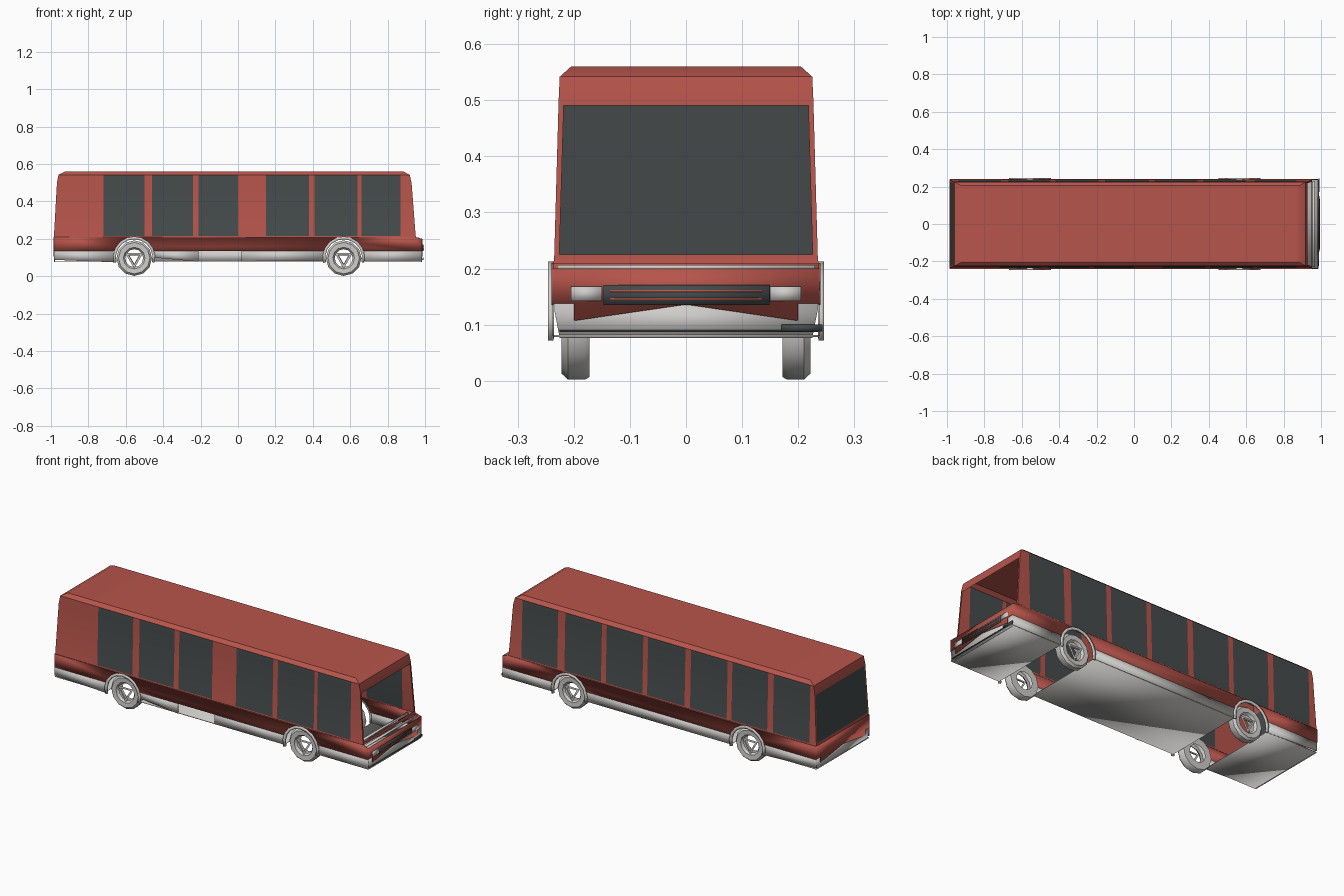
import bpy, bmesh, math
from mathutils import Vector

if "Cube" in bpy.data.objects:
    bpy.data.objects.remove(bpy.data.objects["Cube"])


def material(name, rgb):
    m = bpy.data.materials.new(name)
    m.use_nodes = True
    m.diffuse_color = (*rgb, 1)
    m.node_tree.nodes["Principled BSDF"].inputs["Base Color"].default_value = (*rgb, 1)
    return m


RED = material("red paint", (0.47, 0.09, 0.07))
GLASS = material("dark glass", (0.06, 0.07, 0.07))
GREY = material("pale grey", (0.62, 0.61, 0.59))


def finish(name, bm, mats, thick=0):
    bmesh.ops.remove_doubles(bm, verts=bm.verts, dist=0.0005)
    bmesh.ops.recalc_face_normals(bm, faces=bm.faces)
    me = bpy.data.meshes.new(name)
    bm.to_mesh(me)
    bm.free()
    for m in mats:
        me.materials.append(m)
    ob = bpy.data.objects.new(name, me)
    bpy.context.collection.objects.link(ob)
    bpy.ops.object.select_all(action="DESELECT")
    ob.select_set(True)
    bpy.context.view_layer.objects.active = ob
    bpy.ops.object.shade_smooth_by_angle(angle=math.radians(35))
    if thick:
        mod = ob.modifiers.new("thickness", "SOLIDIFY")
        mod.thickness = thick
        mod.offset = 0
    return ob


def plate(name, polygons, mat, thick=0.004):
    bm = bmesh.new()
    for pts in polygons:
        bm.faces.new([bm.verts.new(p) for p in pts])
    return finish(name, bm, [mat], thick)


def side(pts, y):
    return [(x, y, z) for x, z in pts]


def end(pts, x):
    return [(x, y, z) for y, z in pts]


def rect(a0, a1, b0, b1):
    return [(a0, b0), (a1, b0), (a1, b1), (a0, b1)]


def arc(cx, cz, r, a0, a1, n=10):
    angles = [a0 + (a1 - a0) * i / n for i in range(n + 1)]
    return [(cx + r * math.cos(a), cz + r * math.sin(a)) for a in angles]


# Upper shell: rows of half width, height, rear end and front end
ROWS = [(.237, .208, -.985, .952), (.235, .216, -.984, .95), (.227, .5, -.968, .928),
        (.225, .542, -.96, .918), (.205, .56, -.925, .885)]
WINDOWS = {
    -1: [(-.72, -.5), (-.46, -.24), (-.21, 0), (.15, .38), (.41, .64), (.66, .87)],
    1: [(-.94, -.71), (-.675, -.45), (-.42, -.19), (-.155, .08), (.11, .34),
        (.37, .6), (.645, .87)],
}
cuts = sorted({x for spans in WINDOWS.values() for span in spans for x in span})
stations = [-2] + cuts + [2]
bm = bmesh.new()
rings = []
for x in stations:
    ring = [(s, row) for s, rows in ((-1, ROWS), (1, ROWS[::-1])) for row in rows]
    rings.append([bm.verts.new((min(max(x, r[2]), r[3]), s * r[0], r[1])) for s, r in ring])
last = len(ROWS) * 2 - 1
for k in range(len(stations) - 1):
    mid = (stations[k] + stations[k + 1]) / 2
    for j in range(last):
        f = bm.faces.new((rings[k][j], rings[k + 1][j], rings[k + 1][j + 1], rings[k][j + 1]))
        s = -1 if j < len(ROWS) else 1
        level = min(j, last - 1 - j)
        if level in (1, 2) and any(a < mid < b for a, b in WINDOWS[s]):
            f.material_index = 1
# Ends: glazed rear window, open windscreen
openings = []
for ring in (rings[0], rings[-1]):
    for i in range(len(ROWS) - 1):
        f = bm.faces.new((ring[i], ring[i + 1], ring[last - i - 1], ring[last - i]))
        if i == 1:
            openings.append(f)
bm.normal_update()
bmesh.ops.inset_individual(bm, faces=openings, thickness=0.013)
openings[0].material_index = 1
bmesh.ops.delete(bm, geom=[openings[1]], context="FACES")
finish("body_shell", bm, [RED, GLASS])

# Lower belt with wheel arch cut-outs, arch trims and skirts
WHEELS = (-.555, .565)
HALF = .985
belt = [(-HALF, .21), (-HALF, .135)]
for cx in WHEELS:
    belt += arc(cx, .1, .108, math.pi - .33, .33)
belt += [(HALF, .135), (HALF, .2), (.95, .21)]
for s, label in ((-1, "right"), (1, "left")):
    plate(label + "_belt", [side(belt, s * .238)], RED)
    trims = []
    for cx in WHEELS:
        outer = arc(cx, .1, .113, -.25, math.pi + .25)
        inner = arc(cx, .1, .098, -.25, math.pi + .25)
        for i in range(len(outer) - 1):
            trims.append(side([outer[i], outer[i + 1], inner[i + 1], inner[i]], s * .241))
    plate(label + "_arch_trim", trims, GREY, .009)
    skirts = [[(-HALF, .137), (-.665, .137), (-.665, .075), (-HALF, .088)],
              [(.675, .137), (HALF, .137), (HALF, .08), (.675, .08)]]
    if s < 0:
        skirts += [[(-.45, .137), (-.21, .137), (-.21, .078), (-.45, .1)],
                   [(.02, .137), (.457, .137), (.457, .082), (.02, .08)]]
    else:
        skirts.append([(-.45, .137), (.457, .137), (.457, .08), (-.45, .08)])
    plate(label + "_skirt", [side(p, s * .237) for p in skirts], GREY)

# Floor sections between the axles
floors = [rect(a, b, -.235, .235) for a, b in ((-HALF, -.665), (-.45, .457), (.675, HALF))]
plate("floor", [[(x, y, .08) for x, y in p] for p in floors], GREY)

# Front and rear belt panels with pointed lower edge, and bumpers below
panel = [(-.238, .2), (-.238, .138), (-.2, .138), (-.2, .107), (0, .136),
         (.2, .107), (.2, .138), (.238, .138), (.238, .2)]
bumper = [(-.237, .138), (-.225, .076), (.225, .076), (.237, .138)]
plate("front_panel", [end(panel, HALF)], RED)
plate("rear_panel", [end([(y, z + (.01 if z == .2 else 0)) for y, z in panel], -HALF)], RED)
plate("front_bumper", [end(bumper, HALF - .004)], GREY)
plate("rear_bumper", [end(bumper, -HALF + .004)], GREY)
plate("bumper_strip", [end(rect(-.225, .235, .087, .091), HALF + .002),
                       end(rect(.17, .243, .088, .1), HALF + .004)], GLASS)

# Grille and headlights
plate("grille", [end(rect(-.147, .149, .135, .171), .989)], GLASS)
plate("grille_bars", [end(rect(-.135, .135, z, z + .004), .992) for z in (.144, .158)], RED, .003)
plate("headlights", [end(rect(s * .15, s * .205, .142, .168), .988) for s in (-1, 1)], GREY)

# Cross bars behind the open windscreen
plate("dash_bars", [[(x, y, .202) for x, y in rect(a, a + .012, -.23, .23)]
                    for a in (.9, .955)], GREY, .008)


def lathe(bm, profile, n, cx, s, phase=0.0):
    # Rings of (radius, depth) spun around the axle
    loops = []
    for r, d in profile:
        pts = [(cx + r * math.cos(phase + math.tau * i / n), s * d,
                .097 + r * math.sin(phase + math.tau * i / n)) for i in range(n)]
        loops.append([bm.verts.new(p) for p in pts])
    for a, b in zip(loops, loops[1:]):
        for i in range(n):
            j = (i + 1) % n
            bm.faces.new((a[i], a[j], b[j], b[i]))


# Wheels: faceted tyre, rim and triangular hub frame
TYRE = [(.05, .172), (.09, .172), (.095, .18), (.095, .21), (.084, .222), (.058, .22), (.048, .206)]
for cx, where in zip(WHEELS, ("rear", "front")):
    for s, label in ((-1, "right"), (1, "left")):
        bm = bmesh.new()
        lathe(bm, TYRE, 12, cx, s)
        lathe(bm, [(.056, .216), (.036, .218), (.03, .208)], 3, cx, s, -math.pi / 2)
        finish(where + "_" + label + "_wheel", bm, [GREY])
